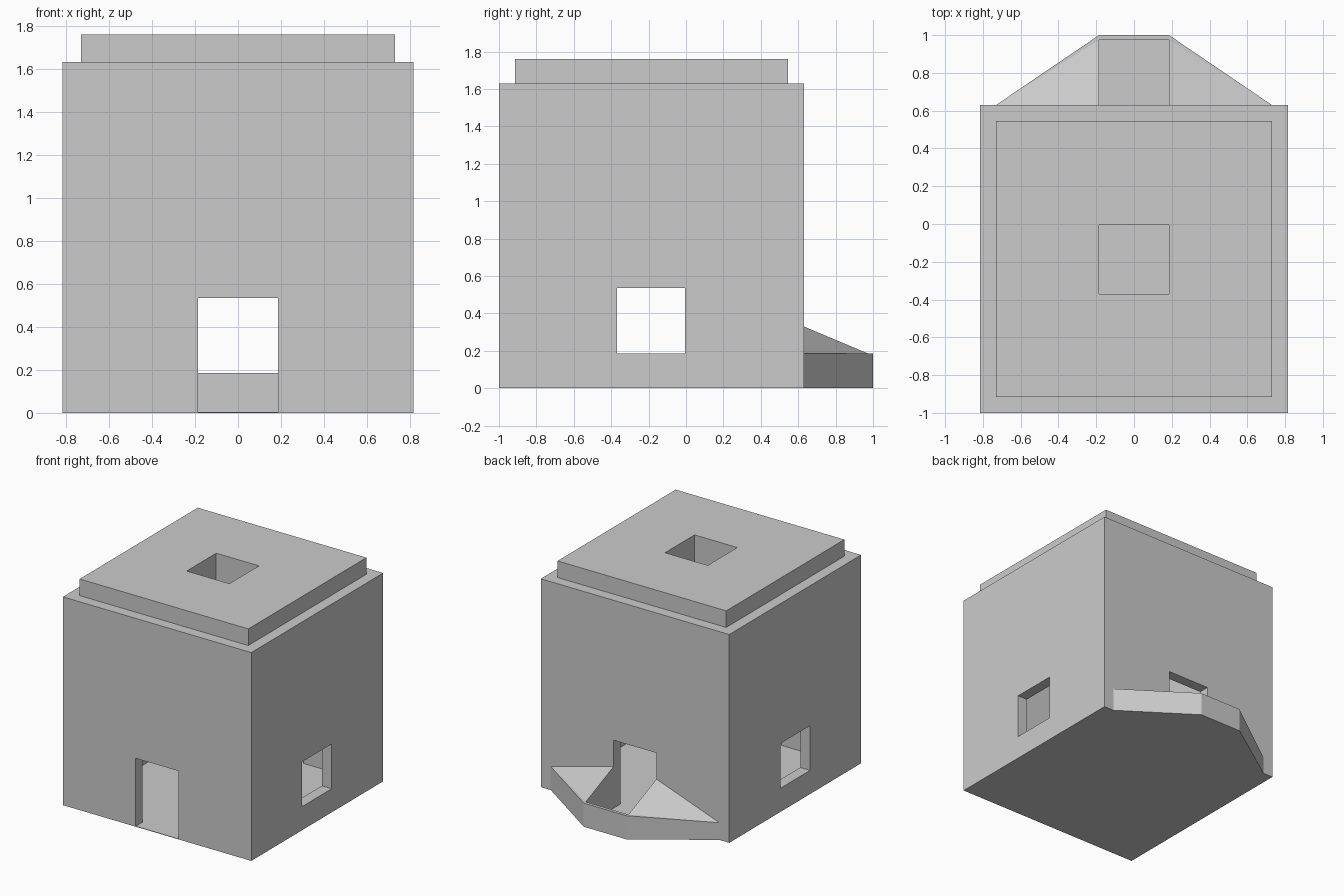
import bpy, bmesh

if "Cube" in bpy.data.objects:
    bpy.data.objects.remove(bpy.data.objects["Cube"])

W, DOOR, T = 0.815, 0.185, 0.085      # body half width, opening half width, wall thickness
BACK, FLOOR = 0.63, 0.004             # back wall position, thin floor


def mesh_object(name, verts, faces):
    bm = bmesh.new()
    vs = [bm.verts.new(v) for v in verts]
    for f in faces:
        bm.faces.new([vs[i] for i in f])
    bmesh.ops.recalc_face_normals(bm, faces=bm.faces)
    me = bpy.data.meshes.new(name)
    bm.to_mesh(me)
    bm.free()
    ob = bpy.data.objects.new(name, me)
    bpy.context.collection.objects.link(ob)
    return ob


def box(name, x, y, z):
    verts = [(a, b, c) for a in x for b in y for c in z]
    return mesh_object(name, verts, [(0, 1, 3, 2), (4, 6, 7, 5), (0, 4, 5, 1),
                                     (2, 3, 7, 6), (0, 2, 6, 4), (1, 5, 7, 3)])


def cut(target, cutters):
    for c in cutters:
        m = target.modifiers.new("cut", 'BOOLEAN')
        m.operation, m.solver, m.object = 'DIFFERENCE', 'EXACT', c
        bpy.context.view_layer.objects.active = target
        bpy.ops.object.modifier_apply(modifier=m.name)


# Hollow body and raised roof
body = box("house_body", (-W, W), (-1, BACK), (0, 1.63))
roof = box("roof_slab", (-W + T, W - T), (-1 + T, BACK - T), (1.63, 1.76))

# Cutters: room, doors front and back, side windows, roof hatch
room = box("room_cutter", (-W + T, W - T), (-1 + T, BACK - T), (FLOOR, 1.545))
doors = box("door_cutter", (-DOOR, DOOR), (-1.2, 0.8), (FLOOR, 0.535))
windows = box("window_cutter", (-1, 1), (-0.37, -0.005), (0.185, 0.535))
hatch = box("hatch_cutter", (-DOOR, DOOR), (-0.37, -0.005), (1.3, 2))
cut(body, [room, doors, windows, hatch])
cut(roof, [hatch])
for c in (room, doors, windows, hatch):
    bpy.data.objects.remove(c)

# Sloped banks either side of the back entrance (outer corner heights differ)
for side, s, corner in (("right", 1, 0.185), ("left", -1, 0.135)):
    i, o = s * DOOR, s * 0.73
    verts = [(i, BACK, 0), (o, BACK, 0), (i, 1, 0), (i, 1, 0.185),
             (i, 0.975, 0.185), (i, BACK, 0.33), (o, BACK, corner)]
    mesh_object(f"entrance_bank_{side}", verts,
                [(0, 1, 2), (0, 1, 6, 5), (1, 2, 3, 6), (0, 2, 3, 4, 5),
                 (3, 4, 6), (4, 5, 6)])

# Entrance pit floor and low front lip
box("entrance_floor", (-DOOR, DOOR), (BACK, 0.975), (0, FLOOR))
box("entrance_lip", (-DOOR, DOOR), (0.975, 1), (0, 0.185))
